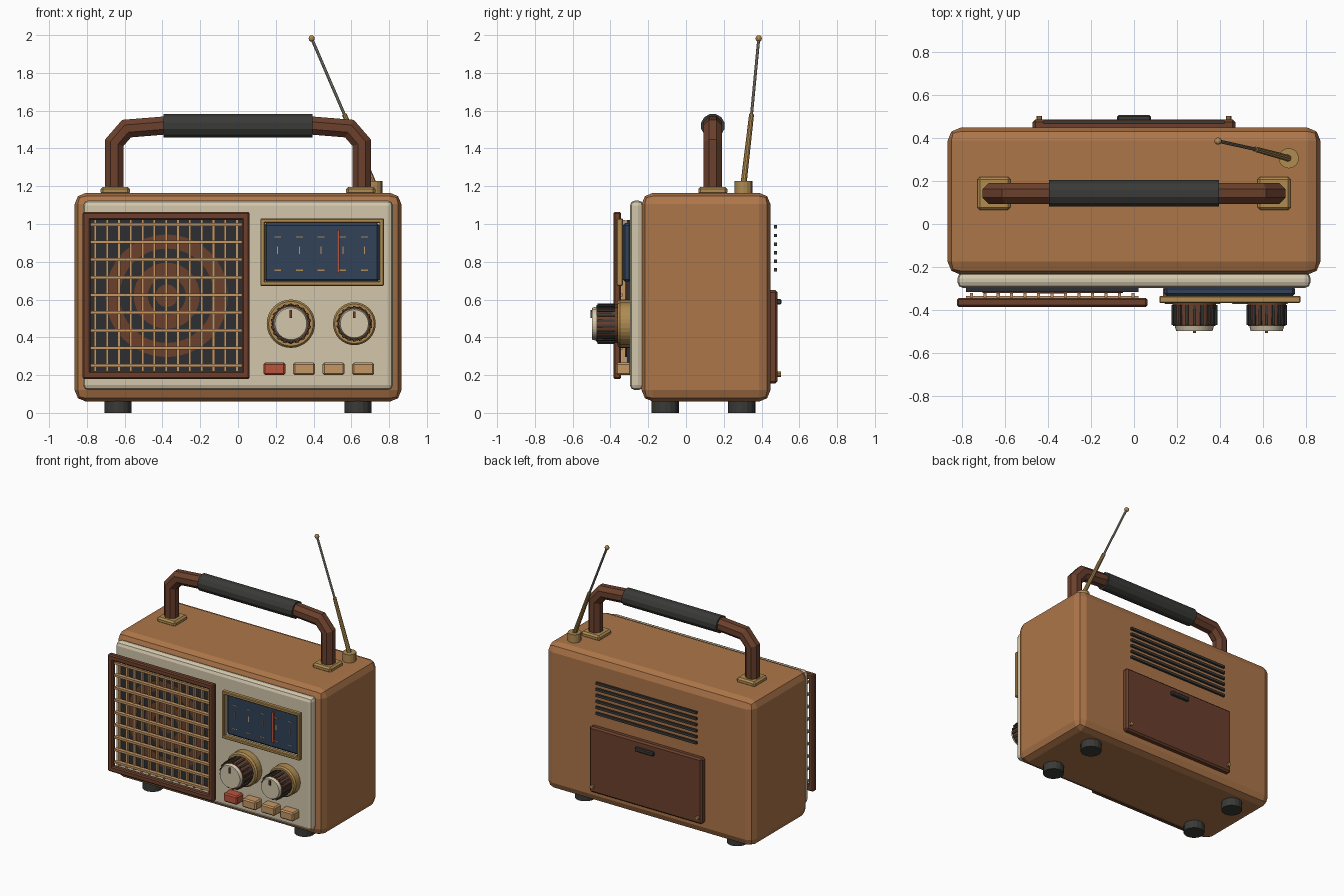
import bpy, bmesh, math
from mathutils import Vector, Matrix

if "Cube" in bpy.data.objects:
    bpy.data.objects.remove(bpy.data.objects["Cube"])


def material(name, r, g, b):
    m = bpy.data.materials.new(name)
    m.diffuse_color = [(c / 255) ** 2.2 for c in (r, g, b)] + [1]
    m.use_nodes = True
    m.node_tree.nodes["Principled BSDF"].inputs["Base Color"].default_value = m.diffuse_color
    return m


TAN = material("tan_leather", 172, 117, 75)
CREAM = material("cream", 210, 198, 171)
BROWN = material("brown", 106, 66, 48)
GOLD = material("brass", 174, 138, 82)
WOOD = material("light_wood", 196, 150, 100)
DARK = material("charcoal", 60, 60, 58)
CLOTH = material("speaker_cloth", 48, 50, 54)
BLUE = material("dial_blue", 52, 68, 88)
RED = material("red", 184, 84, 62)
STEEL = material("steel", 150, 145, 132)


def finish(bm, name, mat):
    bmesh.ops.recalc_face_normals(bm, faces=bm.faces)
    me = bpy.data.meshes.new(name)
    bm.to_mesh(me)
    bm.free()
    me.materials.append(mat)
    ob = bpy.data.objects.new(name, me)
    bpy.context.collection.objects.link(ob)
    return ob


def box(name, x, y, z, mat, bevel=0, seg=1):
    """Box from (min, max) ranges with optional rounded edges."""
    bm = bmesh.new()
    size = [r[1] - r[0] for r in (x, y, z)]
    mid = [(r[0] + r[1]) / 2 for r in (x, y, z)]
    bmesh.ops.create_cube(bm, size=1, matrix=Matrix.Translation(mid) @ Matrix.Diagonal((*size, 1)))
    if bevel:
        bmesh.ops.bevel(bm, geom=bm.edges[:], offset=bevel, segments=seg, profile=0.5, affect='EDGES')
    return finish(bm, name, mat)


def rod(name, a, b, r1, mat, r2=None, sides=16):
    """Capped cylinder or cone from a to b."""
    a, b = Vector(a), Vector(b)
    bm = bmesh.new()
    rot = (b - a).to_track_quat('Z', 'Y').to_matrix().to_4x4()
    bmesh.ops.create_cone(bm, cap_ends=True, segments=sides, radius1=r1, radius2=r1 if r2 is None else r2,
                          depth=(b - a).length, matrix=Matrix.Translation((a + b) / 2) @ rot)
    return finish(bm, name, mat)


def lathe(name, cx, cz, profile, mat, sides=32):
    """Closed (radius, y) profile revolved around a front-facing axis."""
    bm = bmesh.new()
    rings = []
    for i in range(sides):
        t = 2 * math.pi * i / sides
        rings.append([bm.verts.new((cx + r * math.cos(t), y, cz + r * math.sin(t))) for r, y in profile])
    n = len(profile)
    for i in range(sides):
        p, q = rings[i], rings[(i + 1) % sides]
        for j in range(n):
            bm.faces.new((p[j], p[(j + 1) % n], q[(j + 1) % n], q[j]))
    return finish(bm, name, mat)


def sweep_xz(name, pts, y, r, mat, sides=8):
    """Mitred tube along a path in the xz plane."""
    pts = [Vector((p[0], 0, p[1])) for p in pts]
    bm = bmesh.new()
    rings = []
    for i, p in enumerate(pts):
        d0 = (p - pts[i - 1]).normalized() if i else (pts[1] - p).normalized()
        d1 = (pts[i + 1] - p).normalized() if i < len(pts) - 1 else d0
        t = (d0 + d1).normalized()
        side = Vector((-t.z, 0, t.x)) / max(t.dot(d0), 0.5)
        ring = []
        for k in range(sides):
            a = 2 * math.pi * (k + 0.5) / sides
            ring.append(bm.verts.new(p + side * r * math.cos(a) + Vector((0, y + r * math.sin(a), 0))))
        rings.append(ring)
    for p, q in zip(rings, rings[1:]):
        for k in range(sides):
            bm.faces.new((p[k], p[(k + 1) % sides], q[(k + 1) % sides], q[k]))
    bm.faces.new(rings[0])
    bm.faces.new(rings[-1])
    return finish(bm, name, mat)


def frame(name, x, y, z, w, mat, bevel):
    """Rectangular frame of four bars."""
    for s, xr in (("left", (x[0], x[0] + w)), ("right", (x[1] - w, x[1]))):
        box(f"{name}_{s}", xr, y, z, mat, bevel)
    for s, zr in (("bottom", (z[0], z[0] + w)), ("top", (z[1] - w, z[1]))):
        box(f"{name}_{s}", (x[0] + w / 2, x[1] - w / 2), y, zr, mat, bevel)


# cabinet, front panel and feet
box("cabinet", (-.865, .865), (-.235, .447), (.06, 1.165), TAN, .06, 2)
box("front_panel", (-.82, .82), (-.297, -.225), (.12, 1.125), CREAM, .028, 2)
for x in (-.635, .635):
    for y in (-.11, .295):
        rod("foot", (x, y, 0), (x, y, .075), .072, DARK)

# speaker: cloth, cone rings, grille and frame
box("speaker_cloth", (-.78, .02), (-.316, -.29), (.22, 1.02), CLOTH)
SX, SZ = -.377, .62
for r0, r1 in ((.25, .325), (.10, .175)):
    lathe("speaker_ring", SX, SZ, [(r0, -.31), (r0, -.32), (r1, -.32), (r1, -.31)], BROWN)
rod("speaker_cap", (SX, -.31, SZ), (SX, -.322, SZ), .06, BROWN)
for i in range(13):
    x = -.755 + i * .0625
    box("grille_vertical", (x - .007, x + .007), (-.342, -.32), (.22, 1.02), WOOD)
for i in range(9):
    z = .25 + i * .0935
    box("grille_horizontal", (-.78, .02), (-.365, -.335), (z - .008, z + .008), WOOD)
frame("speaker_frame", (-.822, .062), (-.385, -.343), (.18, 1.063), .042, BROWN, .008)

# tuning dial
box("dial_glass", (.14, .748), (-.335, -.29), (.695, 1.005), BLUE, .012)
frame("dial_frame", (.118, .772), (-.367, -.333), (.673, 1.03), .024, GOLD, .005)
for i in range(5):
    x = .21 + i * .115
    box("dial_tick", (x - .003, x + .003), (-.34, -.333), (.84, .88), WOOD)
    for z in (.755, .932):
        box("dial_dash", (x - .018, x + .018), (-.339, -.333), (z - .003, z + .003), GOLD)
box("dial_needle", (.524, .538), (-.347, -.333), (.74, .968), RED)

# knobs with ridged grips
for name, x, s in (("volume", .28, 1), ("tuning", .616, .885)):
    z = .472
    lathe(name + "_bezel", x, z, [(.06, -.29), (.06, -.362), (.118 * s, -.362), (.128 * s, -.35), (.128 * s, -.29)], GOLD)
    rod(name + "_knob", (x, -.355, z), (x, -.473, z), .102 * s, BROWN, .098 * s, 36)
    for i in range(18):
        ridge = box(name + "_knob_ridge", (-.007, .007), (-.468, -.375), (.092 * s, .107 * s), DARK)
        ridge.matrix_world = Matrix.Translation((x, 0, z)) @ Matrix.Rotation(2 * math.pi * i / 18, 4, 'Y')
    rod(name + "_knob_cap", (x, -.47, z), (x, -.497, z), .092 * s, CREAM, .084 * s, 32)
    box(name + "_knob_pointer", (x - .007, x + .007), (-.505, -.49), (z + .03, z + .072 * s), BROWN)

# push buttons
for i in range(4):
    x = .193 + i * .1565
    box("push_button", (x - .058, x + .058), (-.371, -.29), (.2, .266), WOOD if i else RED, .009)

# carrying handle
HY = .142
for x in (-.65, .65):
    box("handle_mount", (x - .077, x + .077), (HY - .077, HY + .077), (1.155, 1.197), GOLD, .012)
half = [(.655, 1.185), (.655, 1.43), (.59, 1.505), (.38, 1.522)]
sweep_xz("handle", [(-x, z) for x, z in half] + half[::-1], HY, .052, BROWN)
sweep_xz("handle_grip", [(-.395, 1.52), (-.375, 1.52), (.375, 1.52), (.395, 1.52)], HY, .064, DARK, 12)

# telescopic antenna
base, joint, tip = (.718, .305, 1.215), (.563, .347, 1.58), (.39, .385, 1.982)
rod("antenna_base", (.718, .305, 1.155), (.718, .305, 1.227), .047, GOLD)
rod("antenna_lower", base, joint, .016, GOLD, .013, 10)
rod("antenna_upper", joint, tip, .008, STEEL, sides=8)
bm = bmesh.new()
bmesh.ops.create_uvsphere(bm, u_segments=10, v_segments=6, radius=.017, matrix=Matrix.Translation(tip))
finish(bm, "antenna_tip", GOLD)

# back: vents, battery hatch, latch and screws
for i in range(6):
    z = .757 + i * .0455
    box("back_vent", (-.42, .42), (.465, .481), (z - .009, z + .009), DARK)
box("battery_hatch", (-.47, .47), (.435, .485), (.155, .65), BROWN, .012)
box("hatch_latch", (-.078, .078), (.475, .505), (.573, .603), DARK, .006)
for x in (-.44, .44):
    rod("hatch_screw", (x, .475, .205), (x, .502, .205), .014, GOLD, sides=10)
